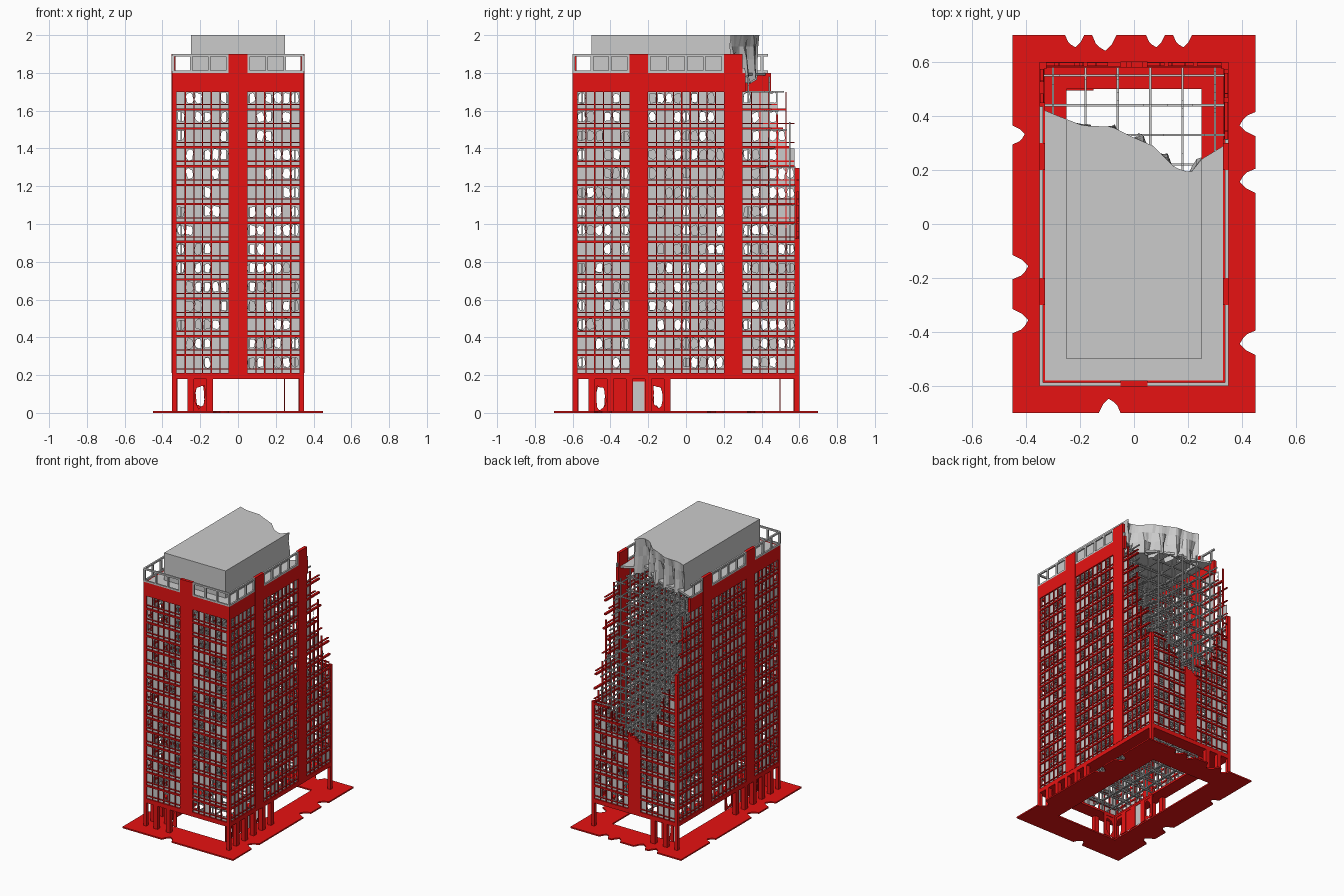
import bpy, bmesh, math, random

if "Cube" in bpy.data.objects:
    bpy.data.objects.remove(bpy.data.objects["Cube"])
random.seed(4)

red = bpy.data.materials.new("red_paint")
red.diffuse_color = (0.8, 0.006, 0.006, 1)
red.use_nodes = True
red.node_tree.nodes["Principled BSDF"].inputs["Base Color"].default_value = red.diffuse_color
parts = {}


def part(name, colour=None):
    if name not in parts:
        parts[name] = (bmesh.new(), colour)
    return parts[name][0]


def box(bm, a, b):
    lo = [min(p, q) for p, q in zip(a, b)]
    hi = [max(p, q) for p, q in zip(a, b)]
    v = [bm.verts.new((x, y, z)) for x in (lo[0], hi[0]) for y in (lo[1], hi[1]) for z in (lo[2], hi[2])]
    for f in ((0, 1, 3, 2), (4, 6, 7, 5), (0, 4, 5, 1), (2, 3, 7, 6), (0, 2, 6, 4), (1, 5, 7, 3)):
        bm.faces.new([v[i] for i in f])


# Damage shape: torn roof line y(x), and lowest damaged height on the back wall z(x)
TORN = [(-.35, .43), (-.28, .4), (-.19, .365), (-.08, .36), (0, .32), (.07, .29), (.15, .21), (.21, .19), (.25, .24), (.35, .3)]
LOW = [(-.35, 1.42), (-.33, 1.22), (-.25, 1.05), (-.15, .85), (-.04, .72), (.1, .8), (.25, .92), (.35, .92)]


def lerp(table, x):
    x = max(-.35, min(.35, x))
    for (x0, y0), (x1, y1) in zip(table, table[1:]):
        if x <= x1:
            return y0 + (y1 - y0) * (x - x0) / (x1 - x0)
    return table[-1][1]


def keep(p, ext=0):
    low = lerp(LOW, p[0])
    if p[2] <= low:
        return True
    t = min(1, (p[2] - low) / (1.9 - low))
    return p[1] - ext <= .6 - (.6 - lerp(TORN, p[0])) * t ** .4


def run(bm, a, b, axis, ext=0):
    """Bar from corner a to corner b, stepped along an axis and broken off by the damage."""
    lo, hi = min(a[axis], b[axis]), max(a[axis], b[axis])
    n = max(1, round((hi - lo) / .015))
    e = random.uniform(0, ext)
    start = None
    for i in range(n + 1):
        p = [(s + t) / 2 for s, t in zip(a, b)]
        p[axis] = lo + (hi - lo) * (i + .5) / n
        ok = i < n and keep(p, e)
        if ok and start is None:
            start = i
        if not ok and start is not None:
            c, d = list(a), list(b)
            c[axis], d[axis] = lo + (hi - lo) * start / n, lo + (hi - lo) * i / n
            box(bm, c, d)
            start = None


def pane(bm, pos, u0, u1, z0, z1, broken):
    """Thin sheet, with a jagged hole when broken."""
    cu, cz, hu, hz = (u0 + u1) / 2, (z0 + z1) / 2, (u1 - u0) / 2, (z1 - z0) / 2
    ring = [(-1, -1), (-.3, -1), (.3, -1), (1, -1), (1, -.3), (1, .3), (1, 1), (.3, 1), (-.3, 1), (-1, 1), (-1, .3), (-1, -.3)]
    if not broken:
        ring = ring[::3]
    def vert(a, b):
        return bm.verts.new((*pos(cu + a * hu), cz + b * hz))
    outer = [vert(a, b) for a, b in ring]
    if not broken:
        bm.faces.new(outer)
        return
    inner = []
    for a, b in ring:
        s = random.uniform(.5, .75) if abs(a * b) == 1 else random.uniform(.6, .97)
        inner.append(vert(a * s, b * s))
    for i in range(12):
        j = (i + 1) % 12
        bm.faces.new((outer[i], outer[j], inner[j], inner[i]))


def ring_slab(bm, outer, hx, hy, z, h):
    """Slab with a rectangular hole."""
    edges = []
    for loop in (outer, [(-hx, -hy), (hx, -hy), (hx, hy), (-hx, hy)]):
        v = [bm.verts.new((x, y, z)) for x, y in loop]
        edges += [bm.edges.new((v[i - 1], v[i])) for i in range(len(v))]
    bmesh.ops.triangle_fill(bm, use_beauty=True, use_dissolve=False, edges=edges)
    thicken(bm, h)


def thicken(bm, h):
    ext = bmesh.ops.extrude_face_region(bm, geom=bm.faces[:])
    bmesh.ops.translate(bm, vec=(0, 0, h), verts=[g for g in ext["geom"] if isinstance(g, bmesh.types.BMVert)])


# Plinth with chipped edges
def chipped(chips, length, flip):
    pts = [(-length, 0)]
    for p, w in chips:
        pts += [(p - w, 0), (p - w * .6, w * .8), (p - w * .1, w * 1.3), (p + w * .4, w), (p + w * .7, w * .7), (p + w, 0)]
    return pts[::-1] + [(length, 0)] if flip else pts


outline = [(u, -.7 + d) for u, d in chipped([(-.09, .04)], .45, False)]
outline += [(.45 - d, u) for u, d in chipped([(-.44, .045), (.16, .045), (.37, .045)], .7, False)]
outline += [(-u, .7 - d) for u, d in chipped([(-.18, .035), (-.08, .035), (.11, .045), (.22, .035)], .45, False)]
outline += [(-.45 + d, -u) for u, d in chipped([(-.33, .035), (.16, .045), (.36, .045)], .7, False)]
ring_slab(part("plinth", red), outline, .25, .5, 0, .01)
ring_slab(part("arcade_ceiling", red), [(-.345, -.595), (.345, -.595), (.345, .595), (-.345, .595)], .25, .5, .18, .015)

# Four walls: half length, position along wall and inward depth, bays, pilasters, run axis
END, SIDE = [(-.325, -.05), (.05, .325)], [(-.575, -.3), (-.2, .2), (.3, .575)]
WALLS = [(.35, lambda u, d=0: (u, -.6 + d), END, [0], 0), (.35, lambda u, d=0: (u, .6 - d), END, [0], 0),
         (.6, lambda u, d=0: (.35 - d, u), SIDE, [-.25, .25], 1), (.6, lambda u, d=0: (-.35 + d, u), SIDE, [-.25, .25], 1)]
frame, bars = part("wall_frame", red), part("window_bars", red)
glass, parapet = part("broken_windows"), part("parapet")
core, doors, pillars = part("ground_core", red), part("doors"), part("arcade_pillars", red)

for half, at, bays, pilasters, ax in WALLS:
    def bar(bm, u0, u1, z0, z1, d0, d1, axis, ext=0):
        run(bm, (*at(u0, d0), z0), (*at(u1, d1), z1), axis, ext)

    bar(frame, -half, half, .18, .21, 0, .02, ax)
    bar(frame, -half, half, 1.7, 1.8, 0, .02, ax)
    for c in pilasters:
        for k in range(5):
            bar(frame, c - .05 + .02 * k, c - .03 + .02 * k, .21, 1.9, -.002, .02, 2, .02)
    for s in (-1, 1):
        bar(frame, s * half, s * (half - .025), .01, 1.7, 0, .025, 2)
    # window grid and panes
    for u0, u1 in bays:
        n = round((u1 - u0) / .047)
        w = (u1 - u0) / n
        for i in range(1, n):
            u = u0 + i * w
            bar(bars, u - .003, u + .003, .21, 1.7, .002, .014, 2, .08)
        for k in range(15):
            z = .2 + .1 * k
            bar(bars, u0, u1, z, z + .012, 0, .016, ax, .12)
            bar(bars, u0, u1, z + .029, z + .035, .002, .014, ax, .12)
            for i in range(n):
                a, b = u0 + i * w, u0 + (i + 1) * w
                if keep((*at((a + b) / 2), z + .09)):
                    pane(glass, lambda u: at(u, .01), a, b, z + .01, z + .03, False)
                    pane(glass, lambda u: at(u, .01), a, b, z + .034, z + .1, random.random() < .6)
        # parapet frames
        p0 = -half if u0 < -half + .1 else u0
        p1 = half if u1 > half - .1 else u1
        for z in (1.8, 1.888):
            bar(parapet, p0, p1, z, z + .012, 0, .012, ax)
        m = round((p1 - p0) / .1)
        for i in range(m + 1):
            u = p0 + .006 + (p1 - p0 - .012) * i / m
            bar(parapet, u - .007, u + .007, 1.81, 1.89, 0, .012, 2)
    # ground arcade pillars and recessed core wall
    cells = round(half * 20)
    for i in range(1, cells // 2):
        u = -half + .1 * i
        box(pillars, (*at(u - .017, 0), .01), (*at(u + .017, .03), .18))
    for i in range(1, cells // 2 - 1):
        u = -half + .1 * i
        c = u + .05
        is_door = any(abs(c - q) < .01 for q in pilasters)
        for a, b in ((u, u + .02), (u + .08, u + .1)):
            box(core, (*at(a, .1), .01), (*at(b, .106), .18))
        box(core, (*at(u + .02, .1), .165), (*at(u + .08, .106), .18))
        target = doors if is_door else core
        pane(target, lambda q: at(q, .103), u + .02, u + .08, .01, .165, not is_door and i % 3 != 2)

# Interior steel lattice, snapped off in the damaged corner
steel = part("steel_lattice")
xs = [-.3 + .12 * i for i in range(6)]
ys = [-.55 + .11 * i for i in range(11)]
r = .004
for k in range(16):
    z = .2 + .1 * k
    for x in xs:
        run(steel, (x - r, -.58, z - r), (x + r, .58, z + r), 1, .14)
    for y in ys:
        run(steel, (-.335, y - r, z - r), (.335, y + r, z + r), 0, .14)
for x in xs:
    for y in ys:
        run(steel, (x - r, y - r, .2), (x + r, y + r, 1.78), 2, .12)

# Roof slab with torn back edge
roof = part("torn_roof")
edge = [(.34, .295)] + [p for p in TORN[::-1] if abs(p[0]) < .34] + [(-.34, .425)]
roof.faces.new([roof.verts.new((x, y, 1.785)) for x, y in [(-.34, -.59), (.34, -.59)] + edge])
thicken(roof, .015)

# Penthouse: flat top, three walls and a crumpled torn back
pent = part("penthouse")
N = 28
cols = [-.25 + .5 * i / N for i in range(N + 1)]
rows = []
for j, z in enumerate((2.0, 1.94, 1.87, 1.79)):
    row = []
    for x in cols:
        fold = j * (.012 * math.sin(x * 62) + random.uniform(-.006, .006) - .006)
        row.append(pent.verts.new((x, lerp(TORN, x) + fold, z - (random.uniform(0, .05) if j == 3 else 0))))
    rows.append(row)
for p, q in zip(rows, rows[1:]):
    for i in range(N):
        pent.faces.new((p[i], p[i + 1], q[i + 1], q[i]))
fl, fr = [[pent.verts.new((x, -.5, z)) for z in (2.0, 1.8)] for x in (-.25, .25)]
pent.faces.new([fl[0], fr[0]] + rows[0][::-1])
pent.faces.new((fl[0], fl[1], fr[1], fr[0]))
pent.faces.new([fl[1], fl[0]] + [q[0] for q in rows])
pent.faces.new([fr[1], fr[0]] + [q[-1] for q in rows])

for name, (bm, colour) in parts.items():
    bmesh.ops.recalc_face_normals(bm, faces=bm.faces[:])
    mesh = bpy.data.meshes.new(name)
    bm.to_mesh(mesh)
    bm.free()
    if colour:
        mesh.materials.append(colour)
    bpy.context.collection.objects.link(bpy.data.objects.new(name, mesh))
